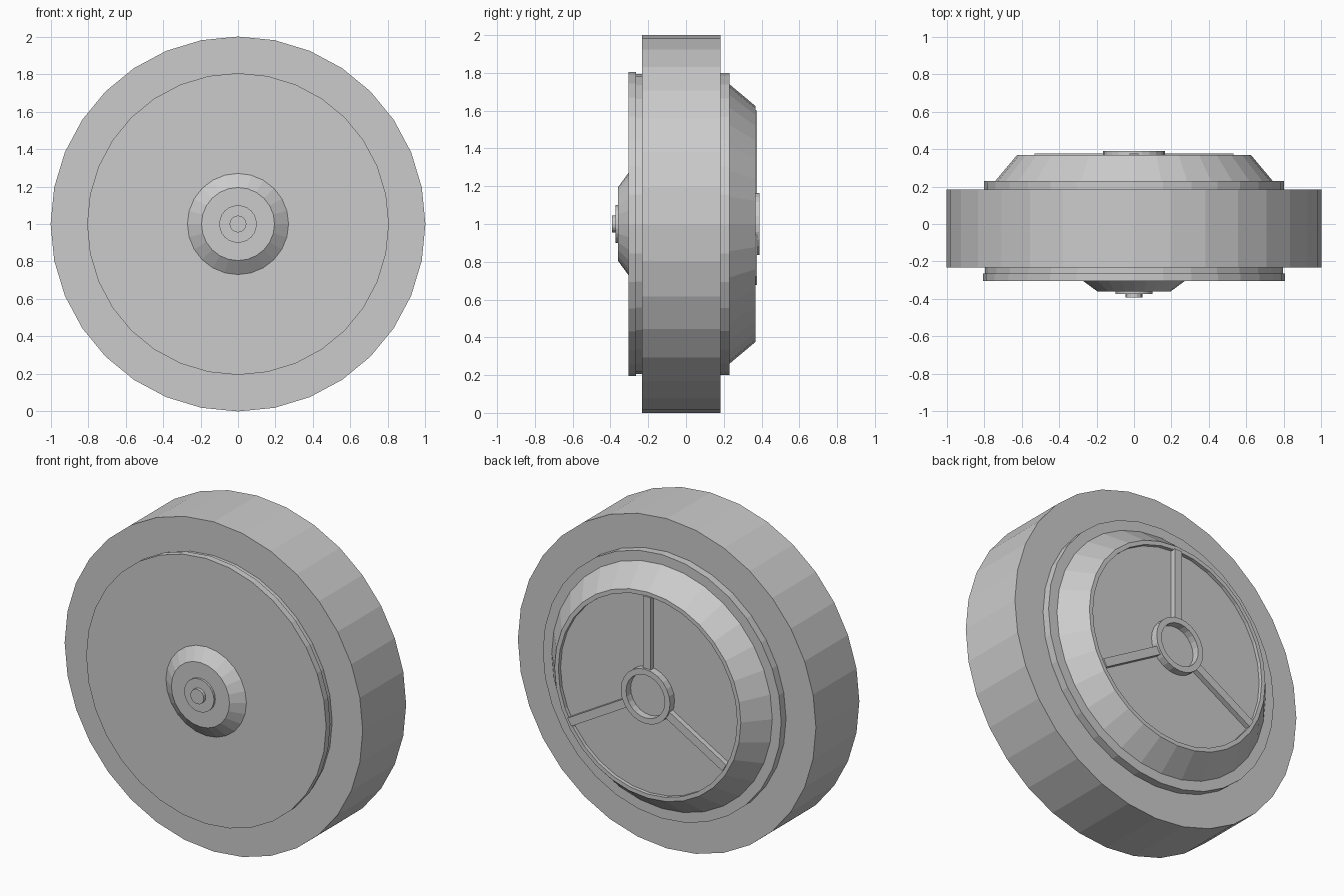
import bpy, bmesh
from math import pi, sin, cos
from mathutils import Matrix

if "Cube" in bpy.data.objects:
    bpy.data.objects.remove(bpy.data.objects["Cube"], do_unlink=True)

grey = bpy.data.materials.new("plain grey")
grey.use_nodes = True
COLOUR = (0.6, 0.6, 0.6, 1)
grey.diffuse_color = COLOUR
grey.node_tree.nodes["Principled BSDF"].inputs["Base Color"].default_value = COLOUR


def finish(bm, name):
    bmesh.ops.recalc_face_normals(bm, faces=bm.faces)
    mesh = bpy.data.meshes.new(name)
    bm.to_mesh(mesh)
    bm.free()
    mesh.materials.append(grey)
    obj = bpy.data.objects.new(name, mesh)
    bpy.context.collection.objects.link(obj)
    obj.location.z = 1
    return obj


def lathe(name, profile, sides=32, closed=False):
    """Turn (radius, y) points about the y axis; closed makes a ring, otherwise ends are capped."""
    bm = bmesh.new()
    loops = [[bm.verts.new((r * sin(2 * pi * i / sides), y, r * cos(2 * pi * i / sides)))
              for i in range(sides)] for r, y in profile]
    pairs = list(zip(loops, loops[1:]))
    if closed:
        pairs.append((loops[-1], loops[0]))
    else:
        bm.faces.new(loops[0])
        bm.faces.new(loops[-1])
    for a, b in pairs:
        for i in range(sides):
            j = (i + 1) % sides
            bm.faces.new((a[i], a[j], b[j], b[i]))
    return finish(bm, name)


# Tyre and the rim that passes through it
lathe("tyre", [(1, -0.233), (1, 0.183), (0.78, 0.183), (0.78, -0.233)], closed=True)
lathe("rim", [(0.795, -0.265), (0.8, 0.23)])
lathe("front_disc", [(0.805, -0.305), (0.805, -0.265)])

# Stepped axle cap on the front
lathe("axle_cap", [(0.195, -0.36), (0.27, -0.305)], 24)
lathe("axle_washer", [(0.1, -0.373), (0.1, -0.36)], 24)
lathe("axle_pin", [(0.045, -0.392), (0.045, -0.37)], 16)

# Tapered back housing with a shallow recess
lathe("back_housing", [(0.74, 0.23), (0.625, 0.367), (0.6, 0.367), (0.6, 0.345)])

# Back hub ring and three spokes
lathe("hub_ring", [(0.165, 0.345), (0.165, 0.389), (0.13, 0.389), (0.13, 0.345)], 24, closed=True)
for k in range(3):
    bm = bmesh.new()
    bmesh.ops.create_cube(bm, size=1, matrix=Matrix.Rotation(k * 2 * pi / 3, 4, "Y")
                          @ Matrix.Translation((0, 0.36, 0.375))
                          @ Matrix.Diagonal((0.05, 0.032, 0.45, 1)))
    finish(bm, f"spoke_{k + 1}")
